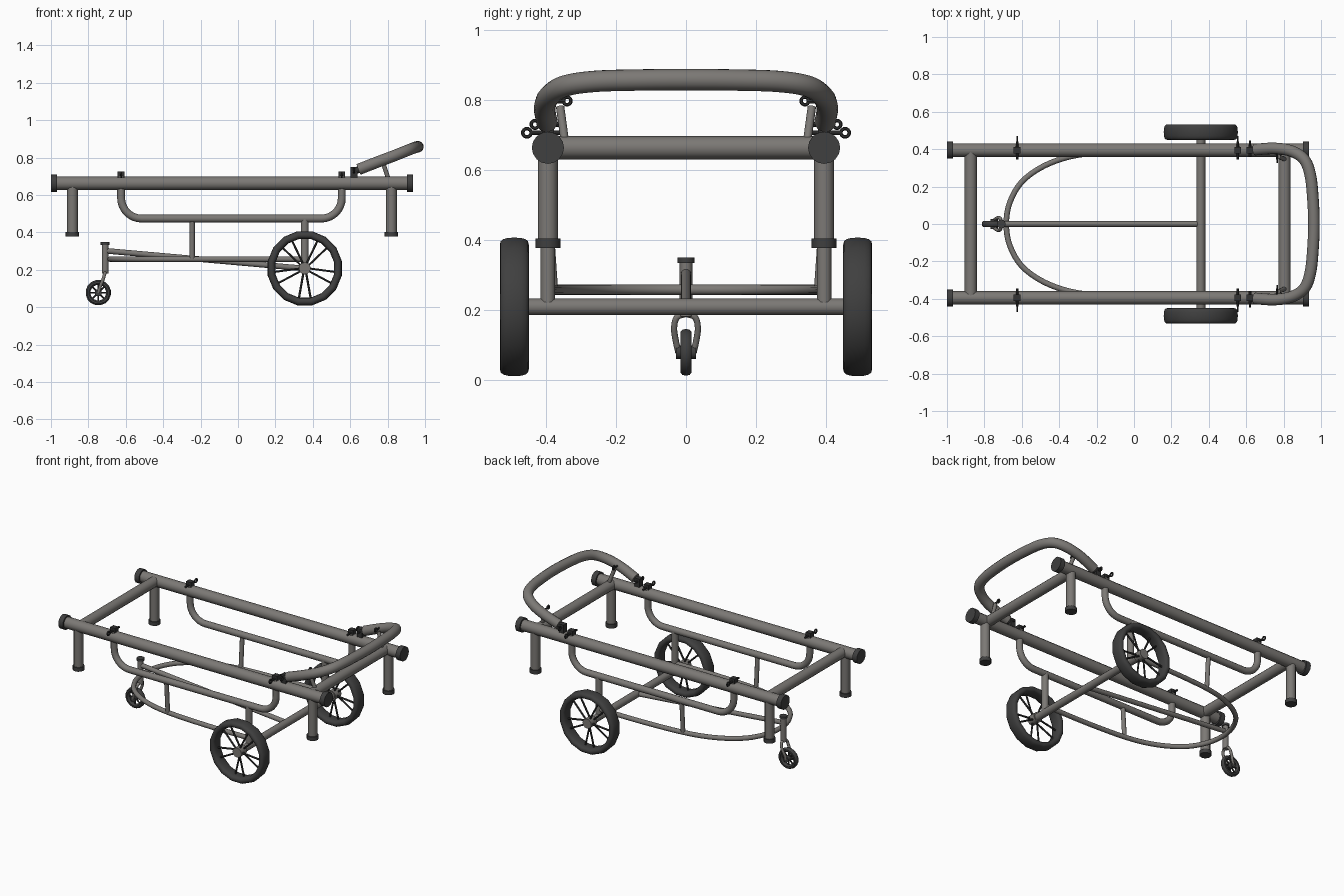
import bpy, math
from mathutils import Vector, Matrix

if "Cube" in bpy.data.objects:
    bpy.data.objects.remove(bpy.data.objects["Cube"])


def material(name, rgb):
    m = bpy.data.materials.new(name)
    m.diffuse_color = (*rgb, 1)
    m.use_nodes = True
    m.node_tree.nodes["Principled BSDF"].inputs["Base Color"].default_value = m.diffuse_color
    return m


METAL = material("grey_metal", (0.2, 0.19, 0.178))
RUBBER = material("black_rubber", (0.05, 0.05, 0.05))
DARK = material("dark_steel", (0.032, 0.032, 0.032))


def finish(name, me, mat):
    me.materials.clear()
    me.materials.append(mat)
    for p in me.polygons:
        p.use_smooth = True
        p.material_index = 0
    me.set_sharp_from_angle(angle=math.radians(40))
    ob = bpy.data.objects.new(name, me)
    bpy.context.collection.objects.link(ob)
    return ob


def tube(name, pts, r, mat=METAL, res=4):
    """Round capped tube along a list of points."""
    cu = bpy.data.curves.new(name, 'CURVE')
    cu.dimensions = '3D'
    cu.bevel_depth = r
    cu.bevel_resolution = res
    cu.use_fill_caps = True
    sp = cu.splines.new('POLY')
    sp.points.add(len(pts) - 1)
    for p, co in zip(sp.points, pts):
        p.co = (*co, 1)
    tmp = bpy.data.objects.new(name + "_path", cu)
    bpy.context.collection.objects.link(tmp)
    dg = bpy.context.evaluated_depsgraph_get()
    me = bpy.data.meshes.new_from_object(tmp.evaluated_get(dg))
    bpy.data.objects.remove(tmp)
    return finish(name, me, mat)


def ring(name, c, axis, R, hr, hw, mat=RUBBER, seg=16, n=12, power=1.0):
    """Ring with rounded section: hr radial half size, hw half width."""
    f = lambda v: math.copysign(abs(v) ** power, v)
    verts, faces = [], []
    for i in range(seg):
        a = 2 * math.pi * (i + .5) / seg
        for j in range(n):
            b = 2 * math.pi * j / n
            rad, w = R + hr * f(math.cos(b)), hw * f(math.sin(b))
            u, v = rad * math.cos(a), rad * math.sin(a)
            o = (u, w, v) if axis == 'y' else (w, u, v)
            verts.append(Vector(c) + Vector(o))
            k, l = (i + 1) % seg, (j + 1) % n
            q = (i * n + j, i * n + l, k * n + l, k * n + j)
            faces.append(q if axis == 'y' else q[::-1])
    me = bpy.data.meshes.new(name)
    me.from_pydata(verts, [], faces)
    return finish(name, me, mat)


def box(name, c, size, mat=DARK):
    x, y, z = (s / 2 for s in size)
    v = [(c[0] + a * x, c[1] + b * y, c[2] + d * z)
         for a in (-1, 1) for b in (-1, 1) for d in (-1, 1)]
    fs = [(0, 1, 3, 2), (4, 6, 7, 5), (0, 4, 5, 1), (2, 3, 7, 6), (0, 2, 6, 4), (1, 5, 7, 3)]
    me = bpy.data.meshes.new(name)
    me.from_pydata(v, [], fs)
    return finish(name, me, mat)


def smooth_path(pts, steps=6):
    """Catmull-Rom curve through the points."""
    P = [Vector(p) for p in pts]
    P = [2 * P[0] - P[1]] + P + [2 * P[-1] - P[-2]]
    out = []
    for i in range(1, len(P) - 2):
        a, b, c, d = P[i - 1:i + 3]
        for k in range(steps):
            t = k / steps
            out.append(.5 * (2 * b + (c - a) * t + (2 * a - 5 * b + 4 * c - d) * t * t
                             + (3 * b - a - 3 * c + d) * t ** 3))
    return out + [P[-2]]


def mirrored(half):
    """Extend a half path ending on y = 0 to the other side."""
    return half + [(x, -y, z) for x, y, z in half[-2::-1]]


Y = 0.395       # rail offset
Z = 0.663       # rail height
AX, AZ = 0.357, 0.208   # axle position

# Cross members and axle
for n, x in (("rear", -0.873), ("handle_end", 0.805)):
    tube(n + "_crossbar", [(x, -Y, Z), (x, Y, Z)], 0.033)
tube("axle", [(AX, -0.515, AZ), (AX, 0.515, AZ)], 0.024)

for s, side in ((-1, "front"), (1, "back")):
    y = s * Y
    # Main rail with end caps
    tube(side + "_rail", [(-0.98, y, Z), (0.92, y, Z)], 0.036)
    for x0, x1 in ((-1.0, -0.967), (0.903, 0.936)):
        tube(side + "_rail_cap", [(x0, y, Z), (x1, y, Z)], 0.046, RUBBER, 6)
    # Legs with rubber feet
    for x in (-0.885, 0.82):
        tube(side + "_leg", [(x, y, 0.385), (x, y, Z)], 0.029)
        tube(side + "_foot", [(x, y, 0.377), (x, y, 0.403)], 0.036, RUBBER)

    # Hanging side tube with rounded corners
    zl, x0, x1, r = 0.474, -0.625, 0.555, 0.11
    path = [(x0, y, 0.70)]
    for cx, a0 in ((x0 + r, 180), (x1 - r, 270)):
        for k in range(9):
            a = math.radians(a0 + 90 * k / 8)
            path.append((cx + r * math.cos(a), y, zl + r + r * math.sin(a)))
    path.append((x1, y, 0.70))
    tube(side + "_hanger_tube", path, 0.021)

    # Rail clamps with cross bolt and eye
    for x in (x0, x1):
        box(side + "_clamp", (x, y, 0.703), (0.036, 0.035, 0.046))
        tube(side + "_clamp_bolt", [(x, s * 0.345, 0.706), (x, s * 0.442, 0.706)], 0.007, DARK, 2)
        ring(side + "_clamp_eye", (x, s * 0.455, 0.706), 'x', 0.012, 0.005, 0.005, DARK, 12, 6)

    # Handle hinge
    box(side + "_hinge", (0.62, y, 0.722), (0.036, 0.035, 0.055))
    tube(side + "_hinge_bolt", [(0.62, s * 0.362, 0.73), (0.62, s * 0.425, 0.73)], 0.007, DARK, 2)
    ring(side + "_hinge_eye", (0.62, s * 0.432, 0.73), 'x', 0.011, 0.005, 0.005, DARK, 12, 6)
    tube(side + "_hinge_peg", [(0.615, y, 0.725), (0.66, s * 0.4, 0.742)], 0.018, DARK)
    # Handle prop
    tube(side + "_handle_prop", [(0.81, s * 0.345, 0.67), (0.772, s * 0.36, 0.78)], 0.012)
    tube(side + "_prop_bolt", [(0.765, s * 0.345, 0.795), (0.765, s * 0.4, 0.795)], 0.006, DARK, 2)
    ring(side + "_prop_eye", (0.765, s * 0.34, 0.797), 'x', 0.011, 0.005, 0.005, DARK, 12, 6)

    # Posts from the hanger to the axle and the lower loop
    tube(side + "_axle_post", [(AX, y, AZ), (AX, y, zl)], 0.021)
    tube(side + "_loop_post", [(-0.245, s * 0.38, 0.257), (-0.245, y, zl)], 0.014)

    # Spoked wheel
    w = s * 0.491
    ring(side + "_tyre", (AX, w, AZ), 'y', 0.181, 0.021, 0.0415, RUBBER, 16, 16, 0.75)
    tube(side + "_hub", [(AX, w - 0.03, AZ), (AX, w + 0.03, AZ)], 0.032)
    for k in range(10):
        a = 2 * math.pi * k / 10
        b = a + (0.12 if k % 2 else -0.12)
        off = 0.012 if k % 2 else -0.012
        tube(side + "_spoke", [(AX + 0.02 * math.cos(a), w + off, AZ + 0.02 * math.sin(a)),
                               (AX + 0.175 * math.cos(b), w, AZ + 0.175 * math.sin(b))],
             0.006, DARK, 1)

# Push handle
handle = [(0.645, 0.398, 0.737), (0.75, 0.404, 0.778), (0.84, 0.39, 0.812),
          (0.91, 0.345, 0.84), (0.943, 0.26, 0.853), (0.957, 0.13, 0.857), (0.962, 0, 0.858)]
tube("push_handle", smooth_path(mirrored(handle)), 0.031, METAL, 5)

# Lower loop frame
loop = [(AX, 0.395, 0.257), (0.05, 0.395, 0.257), (-0.26, 0.375, 0.257), (-0.45, 0.325, 0.257),
        (-0.59, 0.235, 0.257), (-0.662, 0.12, 0.257), (-0.683, 0, 0.257)]
tube("lower_loop", smooth_path(mirrored(loop)), 0.015)

# Sloping spine
tube("spine", [(-0.71, 0, 0.302), (AX - 0.01, 0, AZ)], 0.015)

# Caster stem, fork and wheel
CX, CZ = -0.747, 0.078
tube("caster_stem", [(-0.71, 0, 0.18), (-0.71, 0, 0.34)], 0.018)
tube("caster_cap", [(-0.71, 0, 0.334), (-0.71, 0, 0.349)], 0.024, RUBBER)
for s in (-1, 1):
    arm = [(-0.71, 0, 0.188), (-0.713, s * 0.026, 0.178), (-0.722, s * 0.034, 0.148),
           (-0.735, s * 0.03, 0.115), (CX, s * 0.022, CZ)]
    tube("caster_fork_arm", smooth_path(arm, 4), 0.009)
ring("caster_tyre", (CX, 0, CZ), 'y', 0.055, 0.013, 0.016, RUBBER, 16, 10, 0.8)
tube("caster_hub", [(CX, -0.028, CZ), (CX, 0.028, CZ)], 0.019, RUBBER)
for k in range(4):
    a = math.pi * k / 4
    d = Vector((math.cos(a), 0, math.sin(a))) * 0.05
    c = Vector((CX, 0, CZ))
    tube("caster_spoke", [c - d, c + d], 0.005, DARK, 1)
